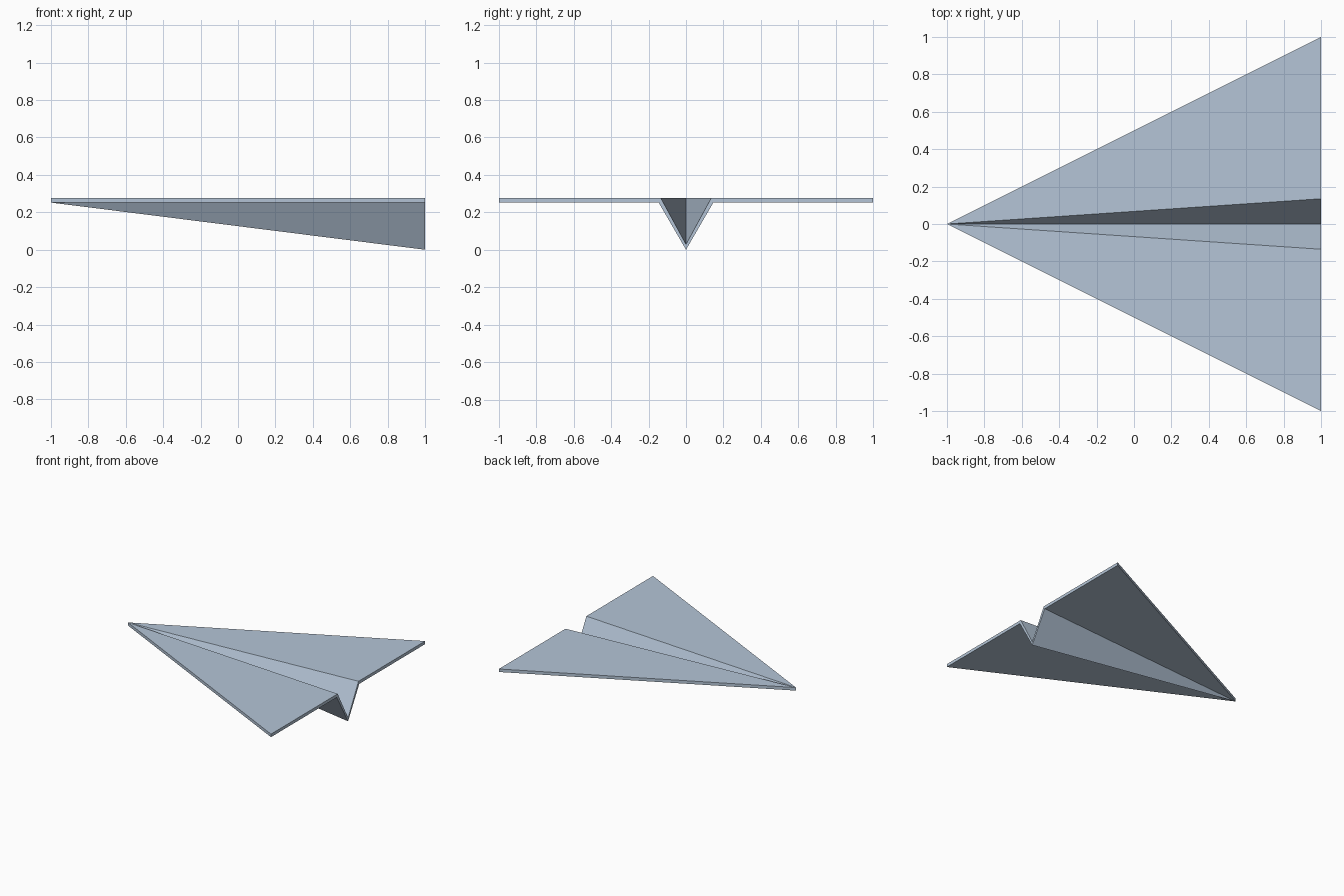
import bpy
import bmesh

cube = bpy.data.objects.get("Cube")
if cube:
    bpy.data.objects.remove(cube, do_unlink=True)

# Flat paper colour
COLOUR = (0.46, 0.56, 0.68, 1.0)
paper = bpy.data.materials.new("pale_blue_paper")
paper.use_nodes = True
paper.diffuse_color = COLOUR
bsdf = paper.node_tree.nodes["Principled BSDF"]
bsdf.inputs["Base Color"].default_value = COLOUR

TOP, UNDER = 0.277, 0.252      # wing surfaces


def mirrored(half):
    """Complete a tail section given from the wing tip to the centre fold."""
    return half + [(-y, z) for y, z in reversed(half[:-1])]


# Tail cross-section: tip, wing fold, centre fold
upper_section = mirrored([(1, TOP), (0.135, TOP), (0, 0.029)])
lower_section = mirrored([(1, UNDER), (0.146, UNDER), (0, 0)])

bm = bmesh.new()


def folded_sheet(section, nose_z):
    """Fan of triangular panels running from the nose to the tail section."""
    nose = bm.verts.new((-1, 0, nose_z))
    tail = [bm.verts.new((1, y, z)) for y, z in section]
    for a, b in zip(tail, tail[1:]):
        bm.faces.new((nose, a, b))
    return nose, tail


# Upper and lower sheets of the folded paper
top_nose, top_tail = folded_sheet(upper_section, TOP)
low_nose, low_tail = folded_sheet(lower_section, UNDER)

# Trailing edge and the two leading edges
for i in range(len(top_tail) - 1):
    bm.faces.new((top_tail[i], top_tail[i + 1], low_tail[i + 1], low_tail[i]))
for tip in (0, -1):
    bm.faces.new((top_nose, top_tail[tip], low_tail[tip], low_nose))

bmesh.ops.recalc_face_normals(bm, faces=bm.faces)
mesh = bpy.data.meshes.new("paper_plane")
bm.to_mesh(mesh)
bm.free()
mesh.materials.append(paper)
plane = bpy.data.objects.new("paper_plane", mesh)
bpy.context.collection.objects.link(plane)
